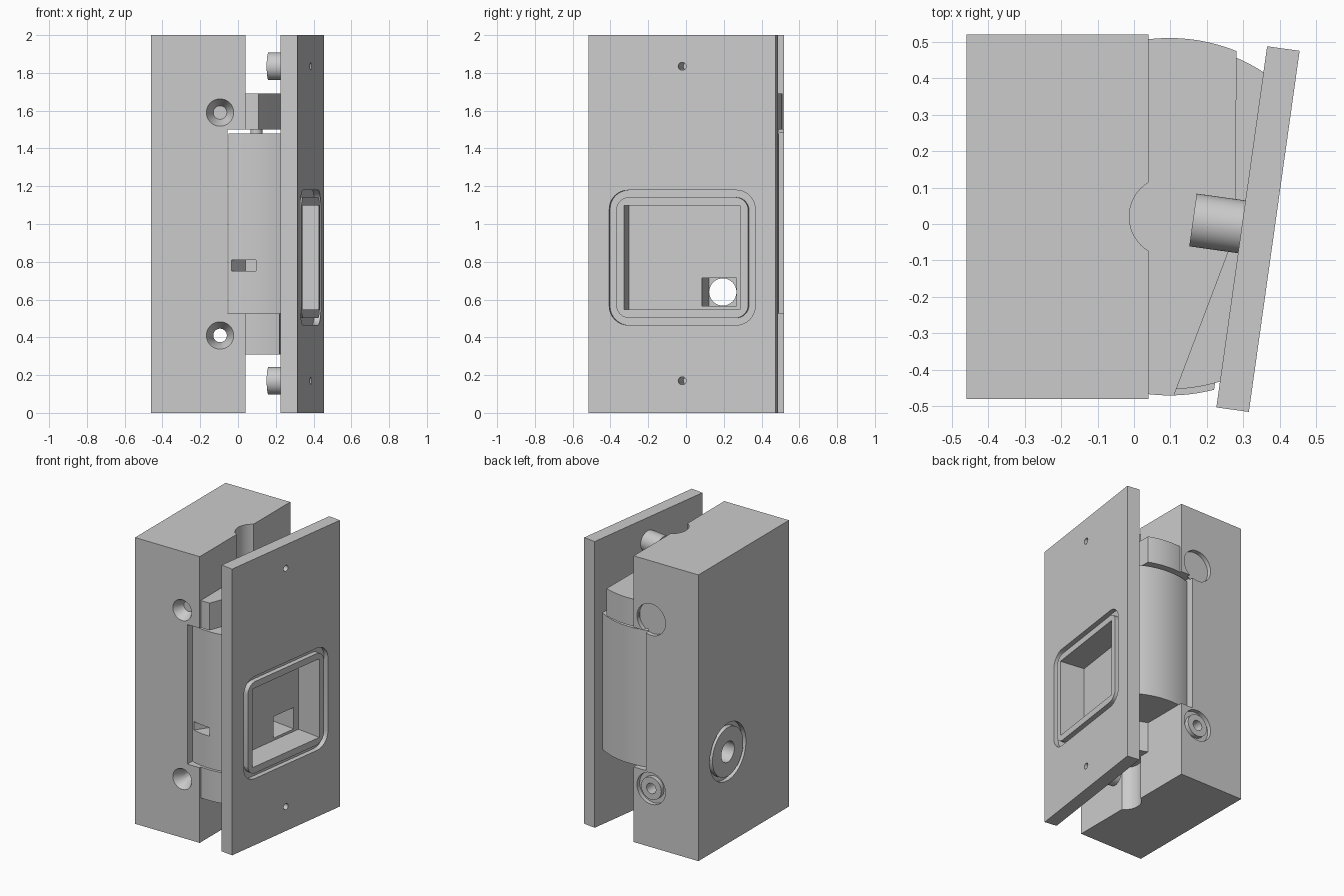
import bpy, bmesh
from math import sin, cos, radians, pi
from mathutils import Matrix, Vector

if "Cube" in bpy.data.objects:
    bpy.data.objects.remove(bpy.data.objects["Cube"], do_unlink=True)

grey = bpy.data.materials.new("light grey")
grey.use_nodes = True
grey.diffuse_color = (0.6, 0.6, 0.6, 1)
grey.node_tree.nodes["Principled BSDF"].inputs["Base Color"].default_value = (0.6, 0.6, 0.6, 1)

PIVOT = Vector((0.097, 0.02))
SWING = Matrix.Translation((0.34, -0.014, 0)) @ Matrix.Rotation(radians(-8), 4, "Z")
FLAT = Matrix.Identity(4)
ALONG_X = Matrix(((0, 0, 1, 0), (1, 0, 0, 0), (0, 1, 0, 0), (0, 0, 0, 1)))


def finish(name, bm, frame):
    bm.transform(frame)
    bmesh.ops.recalc_face_normals(bm, faces=bm.faces)
    mesh = bpy.data.meshes.new(name)
    bm.to_mesh(mesh)
    bm.free()
    mesh.materials.append(grey)
    obj = bpy.data.objects.new(name, mesh)
    bpy.context.collection.objects.link(obj)
    return obj


def prism(name, outline, low, high, frame=FLAT):
    bm = bmesh.new()
    face = bm.faces.new([bm.verts.new((p[0], p[1], low)) for p in outline])
    side = bmesh.ops.extrude_face_region(bm, geom=[face])["geom"]
    bmesh.ops.translate(bm, vec=(0, 0, high - low),
                        verts=[v for v in side if isinstance(v, bmesh.types.BMVert)])
    return finish(name, bm, frame)


def box(name, x, y, z, frame=FLAT):
    return prism(name, [(x[0], y[0]), (x[1], y[0]), (x[1], y[1]), (x[0], y[1])], z[0], z[1], frame)


def rod(name, start, end, r1, r2=None, frame=FLAT):
    start, end = Vector(start), Vector(end)
    bm = bmesh.new()
    bmesh.ops.create_cone(bm, cap_ends=True, segments=48, radius1=r1,
                          radius2=r1 if r2 is None else r2, depth=(end - start).length)
    turn = (end - start).to_track_quat("Z", "Y").to_matrix().to_4x4()
    return finish(name, bm, frame @ Matrix.Translation((start + end) / 2) @ turn)


def arc(radius, a, b, steps=16, centre=PIVOT):
    angles = [radians(a + (b - a) * i / steps) for i in range(steps + 1)]
    return [(centre[0] + radius * cos(t), centre[1] + radius * sin(t)) for t in angles]


def rounded(w, h, r, zc):
    pts = []
    for i, (sx, sy) in enumerate(((1, 1), (-1, 1), (-1, -1), (1, -1))):
        pts += arc(r, 90 * i, 90 * i + 90, 8, (sx * (w - r), zc + sy * (h - r)))
    return pts


def cut(obj, *cutters):
    for c in cutters:
        mod = obj.modifiers.new("cut", "BOOLEAN")
        mod.operation, mod.solver, mod.object = "DIFFERENCE", "EXACT", c
        bpy.context.view_layer.objects.active = obj
        bpy.ops.object.modifier_apply(modifier=mod.name)
    return obj


def discard(*objs):
    for o in objs:
        bpy.data.objects.remove(o, do_unlink=True)


def ring(start, end, outer, inner):
    core = rod("core", start, end, inner)
    # the core is stretched so that it passes right through the ring
    core.data.transform(Matrix.Translation((Vector(end) - Vector(start)) * -0.5))
    more = rod("core_end", start, end, inner)
    more.data.transform(Matrix.Translation((Vector(end) - Vector(start)) * 0.5))
    result = cut(rod("ring", start, end, outer), core, more)
    discard(core, more)
    return result


# Fixed housing: rotor bay, notches for the hinge, bores and seal grooves
housing = box("housing", (-0.46, 0.04), (-0.48, 0.52), (0, 2))
tools = [box("bay", (-0.055, 0.1), (-0.6, 0.6), (0.525, 1.5))]
for low, high in ((1.69, 2.1), (-0.1, 0.31)):
    tools.append(rod("notch", (*PIVOT, low), (*PIVOT, high), 0.11))
for z in (0.41, 1.59):
    tools += [rod("bolt_bore", (-0.095, -0.6, z), (-0.095, 0.6, z), 0.036),
              rod("countersink", (-0.095, -0.481, z), (-0.095, -0.41, z), 0.073, 0.036),
              ring((-0.095, 0.49, z), (-0.095, 0.55, z), 0.11, 0.078)]
for y in (-0.27, 0.29):
    tools.append(rod("base_hole", (-0.245, y, -0.1), (-0.245, y, 0.3), 0.04))
tools += [rod("cable_bore", (-0.6, 0.195, 0.64), (0, 0.195, 0.64), 0.072),
          ring((-0.5, 0.195, 0.64), (-0.43, 0.195, 0.64), 0.2, 0.17)]
cut(housing, *tools)
discard(*tools)

# Hinge blocks above and below the rotor, with the pin through them
upper_hinge_block = prism("upper_hinge_block", arc(0.49, 68, 100) + arc(0.49, -100, -88.5, 6)
                          + [(0.28, -0.02)], 1.5, 1.69)
lower_hinge_block = prism("lower_hinge_block", arc(0.49, -100, -75.5)
                          + [(0.28, -0.02), (0.28, 0.1), (0.012, 0.2)], 0.31, 0.525)
hinge_pin = rod("hinge_pin", (*PIVOT, 0.309), (*PIVOT, 1.691), 0.032)

# Swinging plate and the rotor behind it
plate = box("plate", (-0.045, 0.045), (-0.5, 0.5), (0, 2), SWING)
rotor = prism("rotor", arc(0.473, 55, 108) + arc(0.473, -108, -71), 0.526, 1.48)

# Pocket, cable opening and release slot
pocket = box("pocket", (-0.135, 0.1), (-0.31, 0.31), (0.548, 1.097), SWING)
opening = box("opening", (-0.5, -0.1), (0.08, 0.265), (0.565, 0.715), SWING)
slot = prism("slot", [(-0.035, -0.6), (0.095, -0.6), (0.095, -0.32), (0.04, -0.32),
                      (-0.035, -0.43)], 0.75, 0.81)
cut(rotor, pocket, opening, slot)

# Seal groove around the pocket
seal = prism("seal", rounded(0.39, 0.357, 0.1, 0.822), 0.012, 0.08, SWING @ ALONG_X)
land = prism("land", rounded(0.353, 0.32, 0.07, 0.822), 0, 0.1, SWING @ ALONG_X)
cut(seal, land)
cut(plate, pocket, seal)
discard(pocket, opening, slot, seal, land)

# Stand-off pegs, drilled through the plate
pegs = []
for label, z in (("lower", 0.17), ("upper", 1.835)):
    peg = rod(label + "_peg", (-0.18, 0, z), (-0.04, 0, z), 0.073, frame=SWING)
    drill = rod("drill", (-0.15, 0, z), (0.1, 0, z), 0.021, frame=SWING)
    cut(peg, drill)
    cut(plate, drill)
    discard(drill)
    pegs.append(peg)

# Smooth the round surfaces and keep the edges sharp
bpy.ops.object.select_all(action="DESELECT")
for obj in [housing, upper_hinge_block, lower_hinge_block, hinge_pin, plate, rotor] + pegs:
    obj.select_set(True)
bpy.context.view_layer.objects.active = housing
bpy.ops.object.shade_smooth_by_angle(angle=radians(30))
